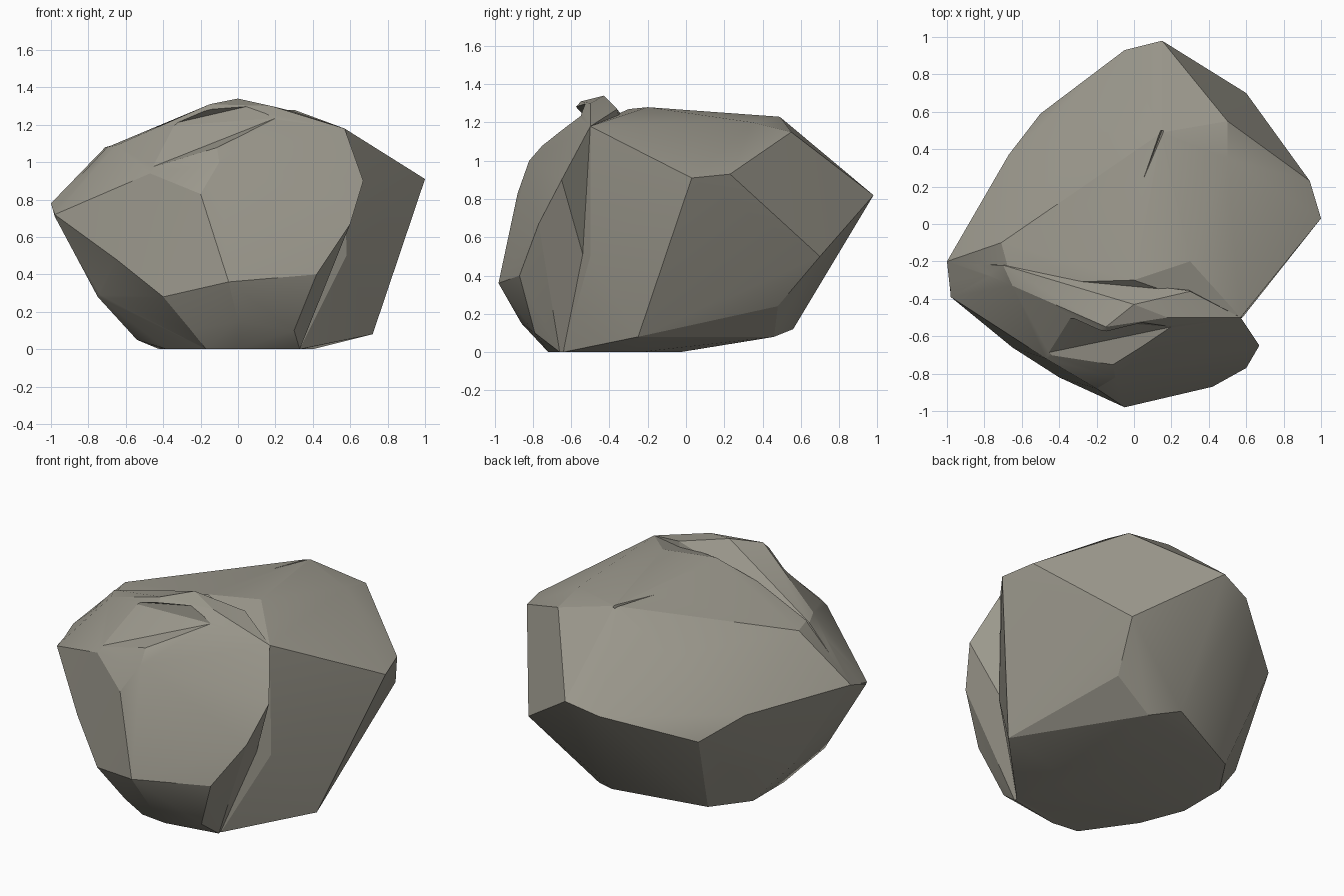
import bpy, bmesh, math

if "Cube" in bpy.data.objects:
    bpy.data.objects.remove(bpy.data.objects["Cube"])

stone = bpy.data.materials.new("warm grey stone")
stone.diffuse_color = (0.33, 0.315, 0.265, 1)
stone.use_nodes = True
stone.node_tree.nodes["Principled BSDF"].inputs["Base Color"].default_value = stone.diffuse_color


def chunk(name, points):
    """Convex block of stone spanning its corner points."""
    bm = bmesh.new()
    for p in points:
        bm.verts.new(p)
    bmesh.ops.convex_hull(bm, input=bm.verts[:])
    bmesh.ops.delete(bm, geom=[v for v in bm.verts if not v.link_faces], context='VERTS')
    bmesh.ops.recalc_face_normals(bm, faces=bm.faces[:])
    me = bpy.data.meshes.new(name)
    bm.to_mesh(me)
    bm.free()
    me.materials.append(stone)
    ob = bpy.data.objects.new(name, me)
    bpy.context.collection.objects.link(ob)
    return ob


def boolean(target, other, operation):
    m = target.modifiers.new(operation, 'BOOLEAN')
    m.object, m.operation, m.solver = other, operation, 'EXACT'
    bpy.context.view_layer.objects.active = target
    bpy.ops.object.modifier_apply(modifier=m.name)
    bpy.data.objects.remove(other)


# main body: flat-topped block with back and right points
rock = chunk("boulder", [
    (-1, -.2, .78), (-.98, -.38, .71), (-.71, -.1, 1.08), (-.65, -.32, 1.09), (-.24, .49, 1.02),
    (.15, .98, .82), (-.05, .93, .76), (-.25, .75, .71), (-.5, .59, .59), (-.67, .37, .72),
    (.15, .49, 1.23), (.5, .55, 1.15), (.5, .35, 1.2), (.3, -.2, 1.28), (0, -.3, 1.27),
    (.57, -.5, 1.18), (.94, .23, .93), (1, .03, .91), (.6, .7, .5),
    (.72, -.25, .08), (.7, -.29, .38), (.58, -.5, .5), (.36, -.6, .04),
    (.52, .48, .24), (.45, .1, .1), (.28, .46, .08), (.12, .56, .12),
    (-.39, .34, .06), (-.55, .3, .3), (-.54, .11, .05), (-.75, .0, .3),
    (-.54, -.2, .05), (-.75, -.3, .28),
    (.4, -.24, 0), (.16, -.03, 0), (.33, -.64, 0), (-.17, -.7, 0), (-.38, -.4, 0),
    (-.42, -.1, 0),
])

# front bulge: overhangs the groove at the right
front = chunk("front_bulge", [
    (-.99, -.21, .77), (-.98, -.39, .72), (-.7, -.22, 1.08), (-.65, -.33, 1.09),
    (-.4, -.41, 1.2), (-.15, -.55, 1.31), (0, -.43, 1.34), (.18, -.5, 1.3), (.3, -.36, 1.27),
    (.57, -.5, 1.18), (.67, -.65, .9), (.6, -.77, .67), (.42, -.87, .4), (.3, -.79, .1),
    (-.05, -.98, .36), (0, -.86, .15), (-.2, -.88, .83), (-.1, -.82, 1.0), (-.47, -.72, .94),
    (-.65, -.66, .48), (-.4, -.82, .28), (-.25, -.76, .1), (0, -.72, 0), (.33, -.66, 0),
    (-.75, -.3, .29), (-.5, -.25, .06), (-.17, -.7, 0), (0, -.1, .02), (.3, -.4, .02),
])
boolean(rock, front, 'UNION')

# shallow broken ledge above the front face, and a crack on top
cuts = [
    [(-.47, -.69, .97), (-.1, -.72, 1.09), (.2, -.55, 1.235), (-.5, -.95, .97), (-.05, -1, 1.04),
     (-.42, -.5, 1.19), (-.15, -.57, 1.28), (.1, -.53, 1.31), (-.3, -.9, 1.4)],
    [(.15, .5, 1.19), (.05, .24, 1.23), (.09, .23, 1.4), (.03, .24, 1.4), (.1, .5, 1.4), (.2, .49, 1.4)],
]
for i, pts in enumerate(cuts):
    boolean(rock, chunk("chip_%d" % i, pts), 'DIFFERENCE')

# soft facets with crisp edges where the stone breaks sharply
bpy.ops.object.select_all(action='DESELECT')
rock.select_set(True)
bpy.context.view_layer.objects.active = rock
bpy.ops.object.shade_smooth_by_angle(angle=math.radians(20))
